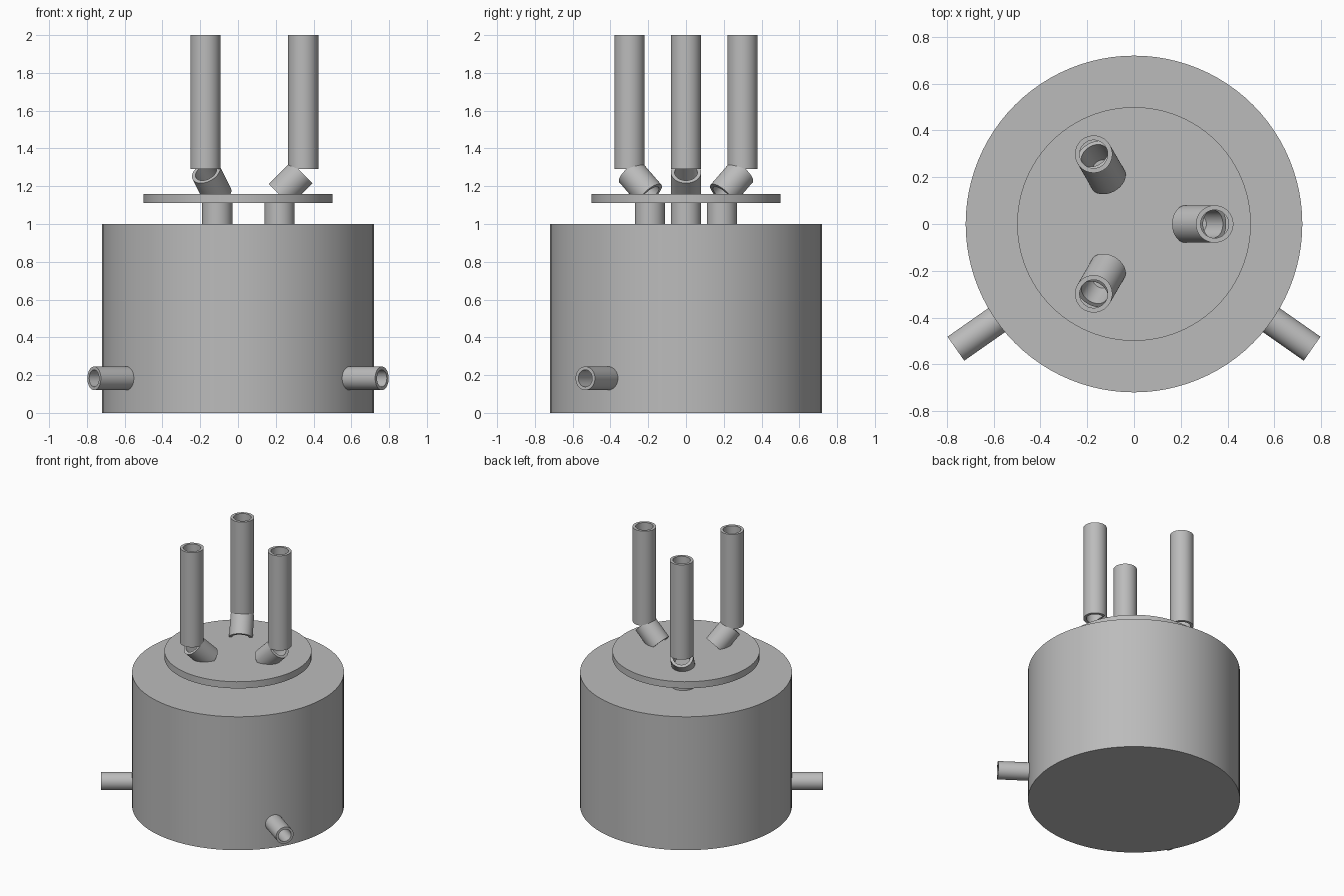
import bpy
import bmesh
from math import cos, sin, radians
from mathutils import Vector

cube = bpy.data.objects.get("Cube")
if cube:
    bpy.data.objects.remove(cube, do_unlink=True)

GREY = (0.5, 0.5, 0.5, 1)
metal = bpy.data.materials.new("plain_grey")
metal.use_nodes = True
metal.diffuse_color = GREY
metal.node_tree.nodes["Principled BSDF"].inputs["Base Color"].default_value = GREY


def lathe(name, profile, start, direction, segments=64):
    """Spin a (radius, height) profile around an axis from start."""
    bm = bmesh.new()
    verts = [bm.verts.new((r, 0, h)) for r, h in profile]
    edges = [bm.edges.new(pair) for pair in zip(verts, verts[1:])]
    bmesh.ops.spin(bm, geom=verts + edges, cent=(0, 0, 0), axis=(0, 0, 1),
                   angle=radians(360), steps=segments, use_duplicate=False)
    bmesh.ops.remove_doubles(bm, verts=bm.verts, dist=0.0001)
    bmesh.ops.recalc_face_normals(bm, faces=bm.faces)
    mesh = bpy.data.meshes.new(name)
    bm.to_mesh(mesh)
    bm.free()
    mesh.materials.append(metal)
    obj = bpy.data.objects.new(name, mesh)
    bpy.context.collection.objects.link(obj)
    obj.location = start
    obj.rotation_euler = Vector(direction).to_track_quat('Z', 'Y').to_euler()
    bpy.ops.object.select_all(action='DESELECT')
    obj.select_set(True)
    bpy.context.view_layer.objects.active = obj
    bpy.ops.object.shade_smooth_by_angle(angle=radians(30))
    return obj


def disc(name, radius, bottom, top):
    h = top - bottom
    lathe(name, [(0, 0), (radius, 0), (radius, h), (0, h)],
          (0, 0, bottom), (0, 0, 1), 96)


def pipe(name, start, end, outer, inner):
    axis = Vector(end) - Vector(start)
    h = axis.length
    lathe(name, [(inner, 0), (outer, 0), (outer, h), (inner, h), (inner, 0)],
          start, axis)


def polar(radius, angle, z):
    return (radius * cos(radians(angle)), radius * sin(radians(angle)), z)


# Main drum and the raised plate above it
disc("drum", 0.72, 0, 1)
disc("raised_plate", 0.5, 1.11, 1.16)

# Three pipe runs: short riser, slanted elbow, tall upright
for label, angle in (("left", 0), ("back", 120), ("front", 240)):
    pipe(label + "_riser", polar(0.22, angle, 1), polar(0.22, angle, 1.11), 0.08, 0.06)
    pipe(label + "_elbow", polar(0.22, angle, 1.155), polar(0.338, angle, 1.273), 0.08, 0.06)
    pipe(label + "_upright", polar(0.345, angle, 1.29), polar(0.345, angle, 2), 0.08, 0.06)

# Two outlet spouts low on the drum
for label, angle in (("left", -35), ("right", -145)):
    pipe(label + "_spout", polar(0.68, angle, 0.183), polar(0.93, angle, 0.183), 0.0625, 0.045)
